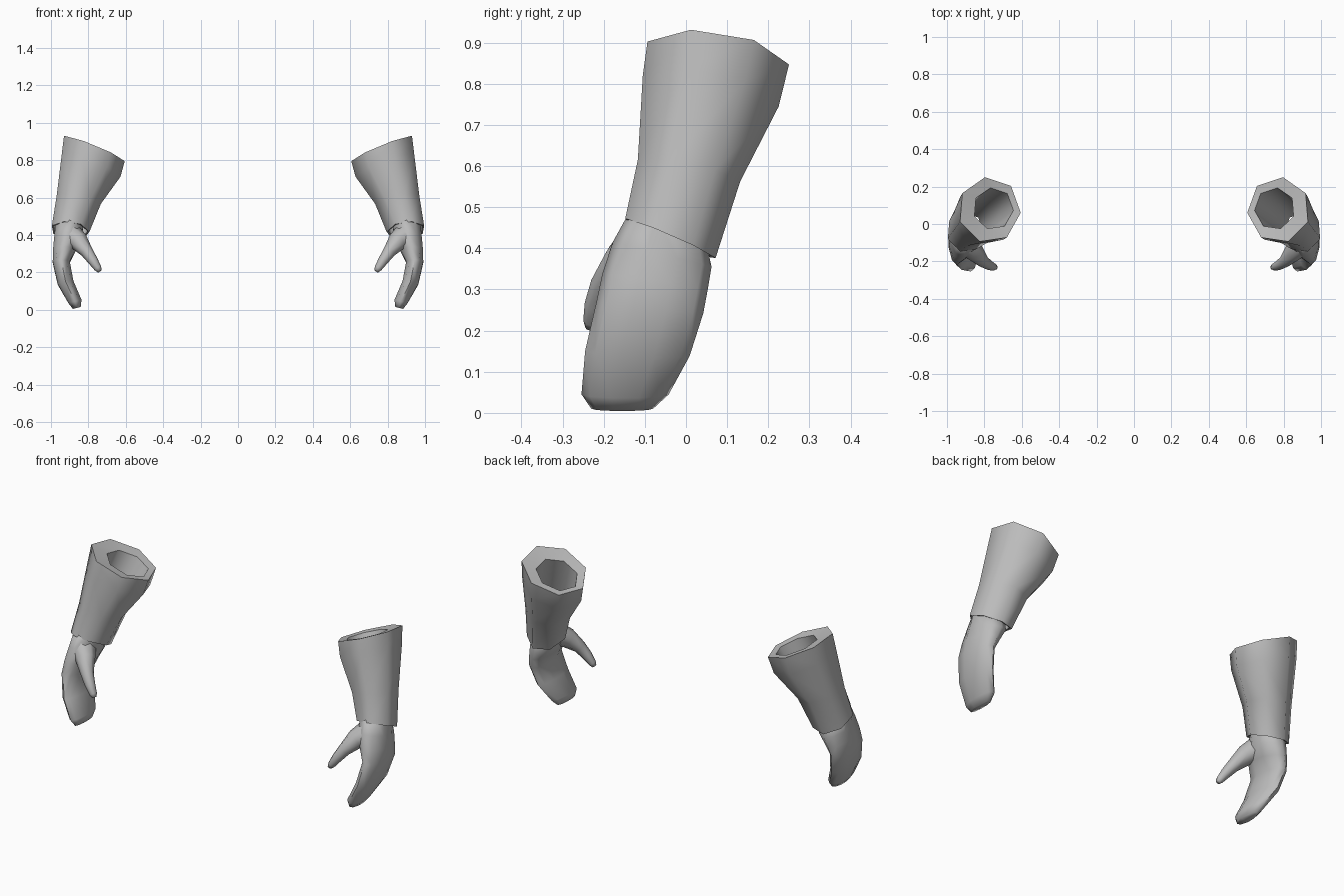
import bpy, bmesh, math
from mathutils import Vector

if "Cube" in bpy.data.objects:
    bpy.data.objects.remove(bpy.data.objects["Cube"])

grey = bpy.data.materials.new("plain_grey")
grey.diffuse_color = (0.5, 0.5, 0.5, 1)
grey.use_nodes = True
grey.node_tree.nodes["Principled BSDF"].inputs["Base Color"].default_value = grey.diffuse_color


def flat_ring(cx, cy, cz, rx, ry, sx, sy, n, start):
    """Ellipse around the z direction, sheared by slopes sx, sy."""
    pts = []
    for i in range(n):
        a = math.radians(start) + 2 * math.pi * i / n
        dx, dy = rx * math.cos(a), ry * math.sin(a)
        pts.append(Vector((cx + dx, cy + dy, cz + sx * dx + sy * dy)))
    return pts


def loft(name, rings, side, caps=False, loop=False, angle=62):
    """Skin the rings; side = -1 gives the mirrored copy."""
    bm = bmesh.new()
    vs = [[bm.verts.new((p.x * side, p.y, p.z)) for p in r] for r in rings]
    pairs = list(zip(vs, vs[1:])) + ([(vs[-1], vs[0])] if loop else [])
    for a, b in pairs:
        n = len(a)
        for i in range(n):
            j = (i + 1) % n
            bm.faces.new((a[i], a[j], b[j], b[i]))
    if caps:
        bm.faces.new(vs[0])
        bm.faces.new(vs[-1])
    bmesh.ops.recalc_face_normals(bm, faces=bm.faces)
    me = bpy.data.meshes.new(name)
    bm.to_mesh(me)
    bm.free()
    me.materials.append(grey)
    ob = bpy.data.objects.new(name, me)
    bpy.context.collection.objects.link(ob)
    bpy.ops.object.select_all(action='DESELECT')
    ob.select_set(True)
    bpy.context.view_layer.objects.active = ob
    bpy.ops.object.shade_smooth_by_angle(angle=math.radians(angle))
    return ob


# Sleeve: outer wall from cuff to elbow, rim, then inner wall back down
sleeve = [
    (0.898, -0.040, 0.423, 0.104, 0.113, 0.10, -0.43),
    (0.855, 0.005, 0.585, 0.122, 0.128, 0.17, -0.20),
    (0.790, 0.057, 0.770, 0.162, 0.170, 0.38, -0.20),
    (0.773, 0.075, 0.860, 0.168, 0.177, 0.40, -0.13),
    (0.752, 0.082, 0.842, 0.108, 0.112, 0.40, -0.13),
    (0.845, 0.005, 0.585, 0.098, 0.102, 0.17, -0.20),
    (0.898, -0.040, 0.425, 0.095, 0.103, 0.10, -0.43),
]
# Mitten hand: broad in y, thin in x, curling inward to the fingertips
hand = [
    (0.900, -0.045, 0.470, 0.078, 0.088, 0.0, -0.30),
    (0.908, -0.058, 0.385, 0.078, 0.120, 0.0, -0.25),
    (0.928, -0.075, 0.320, 0.064, 0.128, 0.0, -0.15),
    (0.945, -0.088, 0.255, 0.048, 0.130, 0.0, -0.10),
    (0.922, -0.118, 0.145, 0.044, 0.127, -0.20, -0.05),
    (0.872, -0.148, 0.045, 0.037, 0.106, -0.25, 0.0),
    (0.862, -0.155, 0.010, 0.022, 0.075, -0.25, 0.0),
]
# Thumb: path point and radius
thumb = [
    ((0.900, -0.100, 0.400), 0.070),
    ((0.850, -0.155, 0.365), 0.052),
    ((0.808, -0.200, 0.310), 0.034),
    ((0.775, -0.220, 0.262), 0.027),
    ((0.749, -0.230, 0.222), 0.020),
    ((0.739, -0.233, 0.206), 0.012),
]


def tube(path, n):
    rings = []
    for i, (p, r) in enumerate(path):
        a = Vector(path[max(i - 1, 0)][0])
        b = Vector(path[min(i + 1, len(path) - 1)][0])
        t = (b - a).normalized()
        u = t.cross(Vector((0, 1, 0))).normalized()
        v = t.cross(u)
        rings.append([Vector(p) + r * (math.cos(k * 2 * math.pi / n) * u
                                       + math.sin(k * 2 * math.pi / n) * v)
                      for k in range(n)])
    return rings


for side, tag in ((1, "right"), (-1, "left")):
    loft(tag + "_sleeve", [flat_ring(*r, 7, 82) for r in sleeve], side, loop=True)
    loft(tag + "_hand", [flat_ring(*r, 10, 90) for r in hand], side, caps=True, angle=80)
    loft(tag + "_thumb", tube(thumb, 8), side, caps=True, angle=70)
